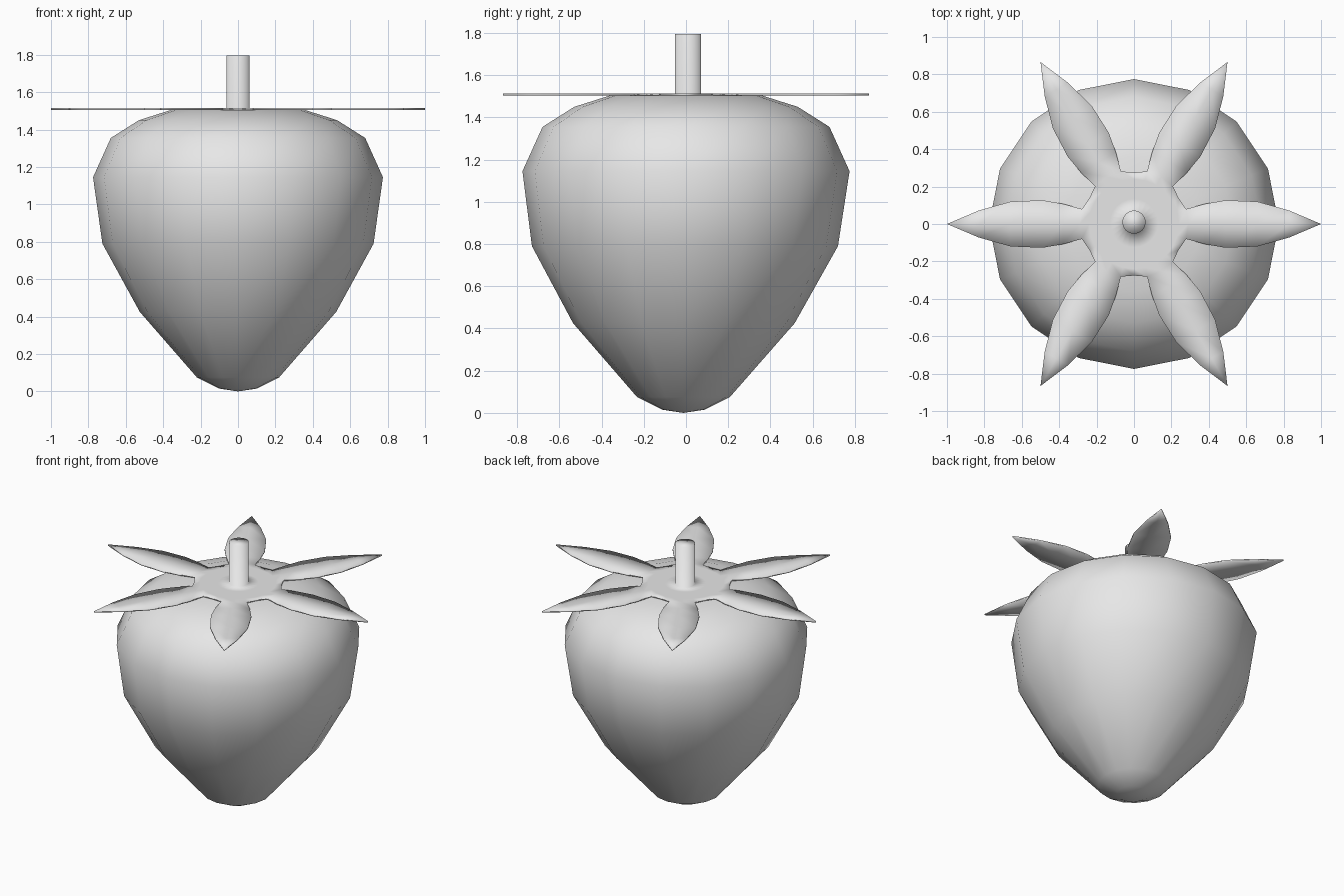
import bpy, bmesh, math
from mathutils import Matrix, Vector

if "Cube" in bpy.data.objects:
    bpy.data.objects.remove(bpy.data.objects["Cube"])

grey = bpy.data.materials.new("plain grey")
grey.diffuse_color = (0.8, 0.8, 0.8, 1)
grey.use_nodes = True
grey.node_tree.nodes["Principled BSDF"].inputs["Base Color"].default_value = grey.diffuse_color


def finish(bm, name):
    bmesh.ops.recalc_face_normals(bm, faces=bm.faces)
    for f in bm.faces:
        f.smooth = True
    me = bpy.data.meshes.new(name)
    bm.to_mesh(me)
    bm.free()
    me.materials.append(grey)
    bpy.context.collection.objects.link(bpy.data.objects.new(name, me))


def ring(bm, radius, z, angles, cy=0):
    return [bm.verts.new((radius * math.cos(a), cy + radius * math.sin(a), z)) for a in angles]


def bridge(bm, a, b):
    n = len(a)
    for i in range(n):
        j = (i + 1) % n
        bm.faces.new((a[i], a[j], b[j], b[i]))


# Fruit body: 16-sided lathe, its tip leaning slightly to the front
profile = [(0.10, 0.015, -0.012), (0.22, 0.075, -0.012), (0.525, 0.425, -0.01),
           (0.725, 0.79, -0.005), (0.775, 1.145, 0), (0.68, 1.355, 0),
           (0.53, 1.45, 0), (0.36, 1.504, 0)]
bm = bmesh.new()
angles = [math.tau * i / 16 for i in range(16)]
rings = [ring(bm, r, z, angles, cy) for r, z, cy in profile]
for a, b in zip(rings, rings[1:]):
    bridge(bm, a, b)
for end, z, cy in ((rings[0], 0, -0.012), (rings[-1], 1.507, 0)):
    pole = bm.verts.new((0, cy, z))
    for i in range(16):
        bm.faces.new((end[i], end[(i + 1) % 16], pole))
finish(bm, "fruit_body")

# Leaf crown: disc with six leaves, four rim points per 60 degree sector
bm = bmesh.new()
angles = [math.radians(60 * k + d) for k in range(6) for d in (-16, 0, 16, 30)]
LOW, HIGH, TOP = 1.505, 1.514, 1.795
STEM_R, STEM_Y = 0.062, 0.01
stem_ring = ring(bm, STEM_R, LOW, angles, STEM_Y)
inner = ring(bm, 0.13, LOW, angles, STEM_Y / 2)
outer = ring(bm, 0.24, LOW, angles)
rim = ring(bm, 0.29, LOW, angles)
for v in rim[3::4]:
    v.co.x *= 0.95
    v.co.y *= 0.95
bm.faces.new(stem_ring)
for a, b in ((stem_ring, inner), (inner, outer), (outer, rim)):
    bridge(bm, a, b)

# Leaves: rows of edge, midrib, edge running out to a point
for k in range(6):
    turn = Matrix.Rotation(math.radians(60 * k), 3, 'Z')
    row = rim[4 * k:4 * k + 3]
    for x, w in ((0.38, 0.108), (0.49, 0.127), (0.66, 0.12), (0.83, 0.072)):
        new = [bm.verts.new(turn @ Vector((x, y, LOW))) for y in (-w, 0, w)]
        for i in range(2):
            bm.faces.new((row[i], row[i + 1], new[i + 1], new[i]))
        row = new
    tip = bm.verts.new(turn @ Vector((1, 0, LOW)))
    for i in range(2):
        bm.faces.new((row[i], row[i + 1], tip))


def extrude_up(faces, height, keep):
    got = bmesh.ops.extrude_face_region(bm, geom=faces, use_keep_orig=keep)
    moved = [g for g in got["geom"] if isinstance(g, bmesh.types.BMVert)]
    bmesh.ops.translate(bm, verts=moved, vec=(0, 0, height))


# Give the crown thickness, then raise the stem from its centre
extrude_up(bm.faces[:], HIGH - LOW, True)
cap = max((f for f in bm.faces if len(f.verts) == 24),
          key=lambda f: f.calc_center_median().z)
extrude_up([cap], TOP - HIGH, False)
if cap.is_valid and cap.calc_center_median().z < TOP - 0.01:
    bmesh.ops.delete(bm, geom=[cap], context='FACES_ONLY')
finish(bm, "leaf_crown_and_stem")
